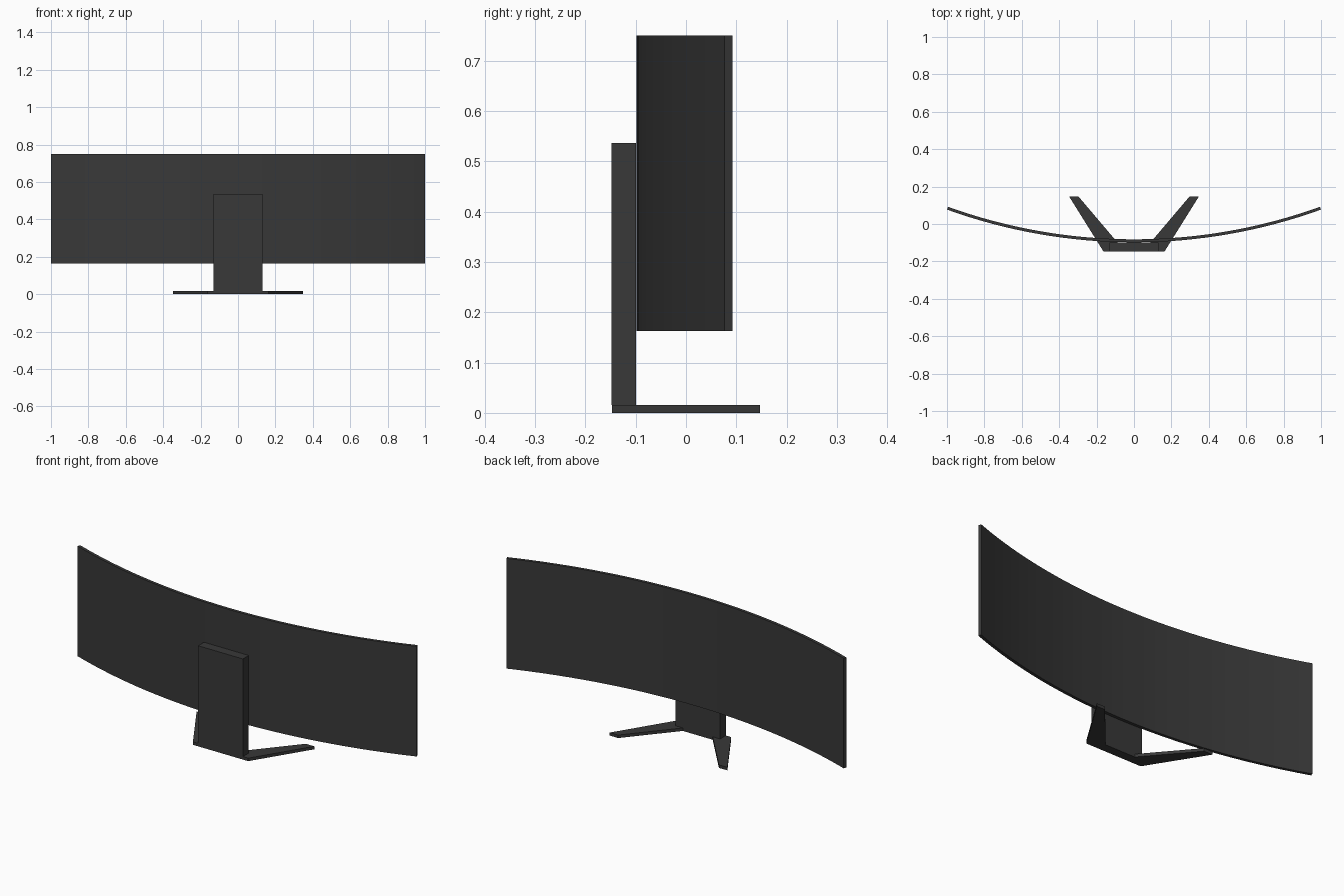
import bpy, bmesh, math

if "Cube" in bpy.data.objects:
    bpy.data.objects.remove(bpy.data.objects["Cube"])

dark = bpy.data.materials.new("dark_plastic")
dark.diffuse_color = (0.04, 0.04, 0.04, 1)
dark.use_nodes = True
dark.node_tree.nodes["Principled BSDF"].inputs["Base Color"].default_value = dark.diffuse_color


def extrude_profile(name, outline, z0, z1):
    """Vertical prism from a closed XY outline."""
    bm = bmesh.new()
    face = bm.faces.new([bm.verts.new((x, y, z0)) for x, y in outline])
    res = bmesh.ops.extrude_face_region(bm, geom=[face])
    top = [v for v in res["geom"] if isinstance(v, bmesh.types.BMVert)]
    bmesh.ops.translate(bm, verts=top, vec=(0, 0, z1 - z0))
    bmesh.ops.recalc_face_normals(bm, faces=bm.faces)
    mesh = bpy.data.meshes.new(name)
    bm.to_mesh(mesh)
    bm.free()
    mesh.materials.append(dark)
    obj = bpy.data.objects.new(name, mesh)
    bpy.context.collection.objects.link(obj)
    return obj


def mirrored(half):
    """Close a right-hand half outline with its mirror image."""
    return half + [(-x, y) for x, y in reversed(half)]


# Curved screen panel: an arc band with radial ends
R, THICK, FRONT_Y, SEGS = 2.945, 0.016, -0.098, 32
half_angle = math.asin(1 / R)
angles = [half_angle * (2 * i / SEGS - 1) for i in range(SEGS + 1)]


def arc(r, angs):
    return [(r * math.sin(a), FRONT_Y + R - r * math.cos(a)) for a in angs]


extrude_profile("screen_panel", arc(R, angles) + arc(R - THICK, angles[::-1]), 0.163, 0.75)

# Upright column behind the screen
extrude_profile("stand_column", mirrored([(0.132, -0.148), (0.132, -0.099)]), 0.016, 0.537)

# Splayed two-legged base plate
extrude_profile("stand_base", mirrored([
    (0.163, -0.147), (0.347, 0.147), (0.297, 0.147), (0.088, -0.099)]), 0, 0.016)
